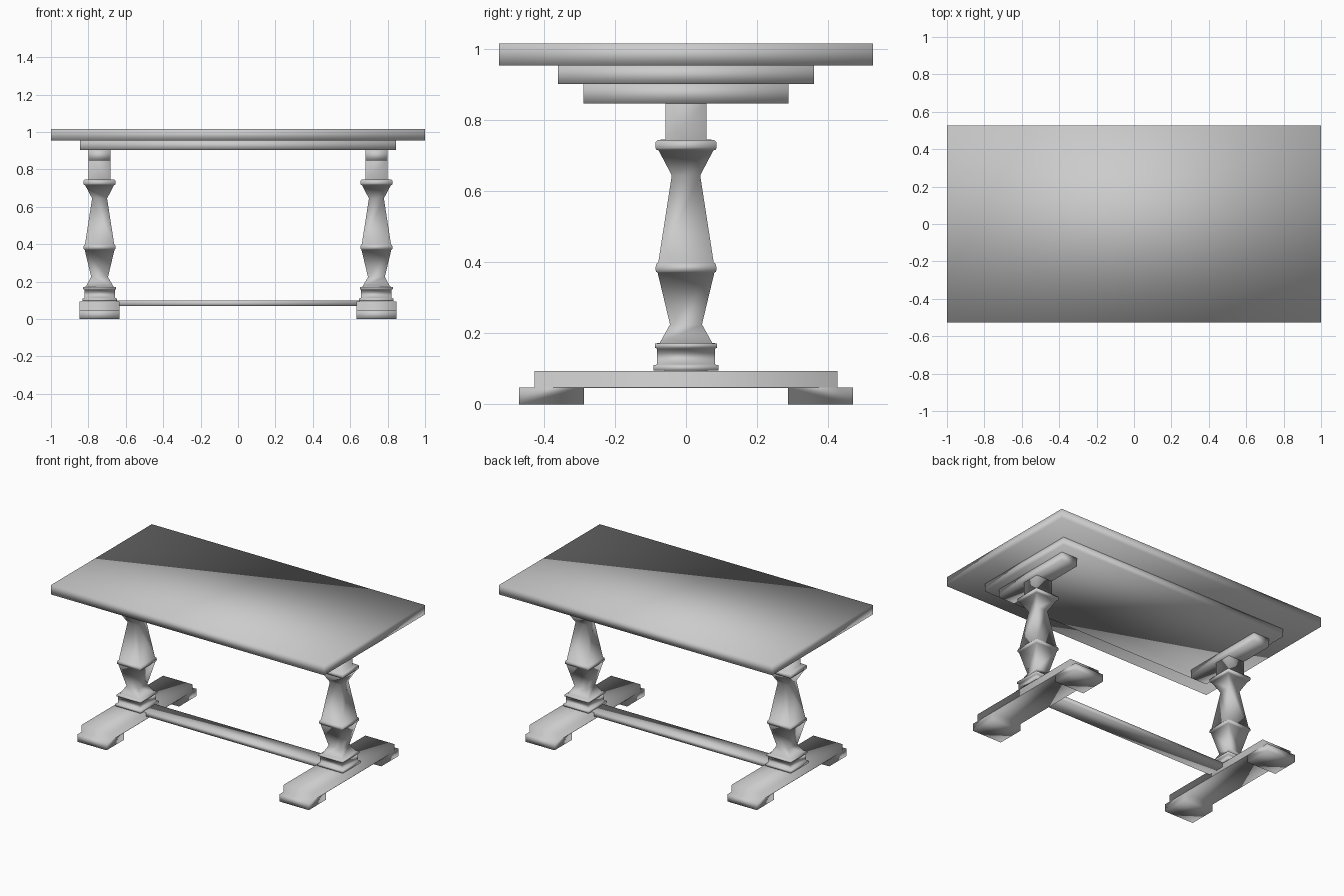
import bpy, bmesh

if "Cube" in bpy.data.objects:
    bpy.data.objects.remove(bpy.data.objects["Cube"])

CX = 0.74  # x of the right-hand pedestal


def finish(name, bm, mirror):
    bmesh.ops.recalc_face_normals(bm, faces=bm.faces)
    for f in bm.faces:
        f.smooth = True  # soft shading runs over every edge
    mesh = bpy.data.meshes.new(name)
    bm.to_mesh(mesh)
    bm.free()
    ob = bpy.data.objects.new(name, mesh)
    bpy.context.collection.objects.link(ob)
    if mirror:
        mod = ob.modifiers.new("mirror", 'MIRROR')
        mod.use_axis = (True, False, False)
        mod.use_mirror_merge = False
    return ob


def box(name, x, y, z, mirror=False):
    bm = bmesh.new()
    bmesh.ops.create_cube(bm, size=1)
    for v in bm.verts:
        for i, (lo, hi) in enumerate((x, y, z)):
            v.co[i] = lo if v.co[i] < 0 else hi
    return finish(name, bm, mirror)


def square_turning(name, profile):
    """Loft square rings given as (half width, height)."""
    bm = bmesh.new()
    rings = [[bm.verts.new((CX + sx * r, sy * r, z))
              for sx, sy in ((-1, -1), (1, -1), (1, 1), (-1, 1))]
             for r, z in profile]
    for a, b in zip(rings, rings[1:]):
        for i in range(4):
            j = (i + 1) % 4
            bm.faces.new((a[i], a[j], b[j], b[i]))
    bm.faces.new(rings[0])
    bm.faces.new(rings[-1])
    return finish(name, bm, True)


def extruded_outline(name, half, x0, x1):
    """Extrude a y-symmetric outline, given as (y, z), along x."""
    outline = half + [(-y, z) for y, z in reversed(half)]
    bm = bmesh.new()
    face = bm.faces.new([bm.verts.new((x0, y, z)) for y, z in outline])
    ext = bmesh.ops.extrude_face_region(bm, geom=[face])
    bmesh.ops.translate(bm, vec=(x1 - x0, 0, 0),
                        verts=[g for g in ext["geom"] if isinstance(g, bmesh.types.BMVert)])
    # extrude_face_region drops the start face only for open shells; close any gap
    bmesh.ops.holes_fill(bm, edges=[e for e in bm.edges if e.is_boundary], sides=0)
    return finish(name, bm, True)


# Top and the layer beneath it
box("table_top", (-1, 1), (-0.527, 0.527), (0.955, 1.017))
box("under_panel", (-0.846, 0.846), (-0.361, 0.361), (0.903, 0.955))

# Cross cleats joining the pedestals to the top
box("cleat", (CX - 0.058, CX + 0.058), (-0.289, 0.289), (0.848, 0.903), True)

# Square baluster pedestals
square_turning("pedestal", [
    (0.092, 0.095), (0.092, 0.11), (0.082, 0.112), (0.081, 0.156),
    (0.088, 0.160), (0.088, 0.171), (0.074, 0.173), (0.045, 0.225),
    (0.080, 0.371), (0.085, 0.374), (0.086, 0.386), (0.083, 0.396), (0.078, 0.400),
    (0.040, 0.645), (0.077, 0.715), (0.083, 0.717), (0.086, 0.722),
    (0.086, 0.738), (0.080, 0.745), (0.058, 0.746), (0.058, 0.848)])

# Sled feet with stepped ends
extruded_outline("sled_foot", [
    (0.288, 0.046), (0.288, 0), (0.47, 0), (0.47, 0.048), (0.427, 0.048), (0.427, 0.094)],
    CX - 0.107, CX + 0.107)

# Flat stretcher between the feet
box("stretcher", (-0.65, 0.65), (-0.06, 0.06), (0.069, 0.099))
